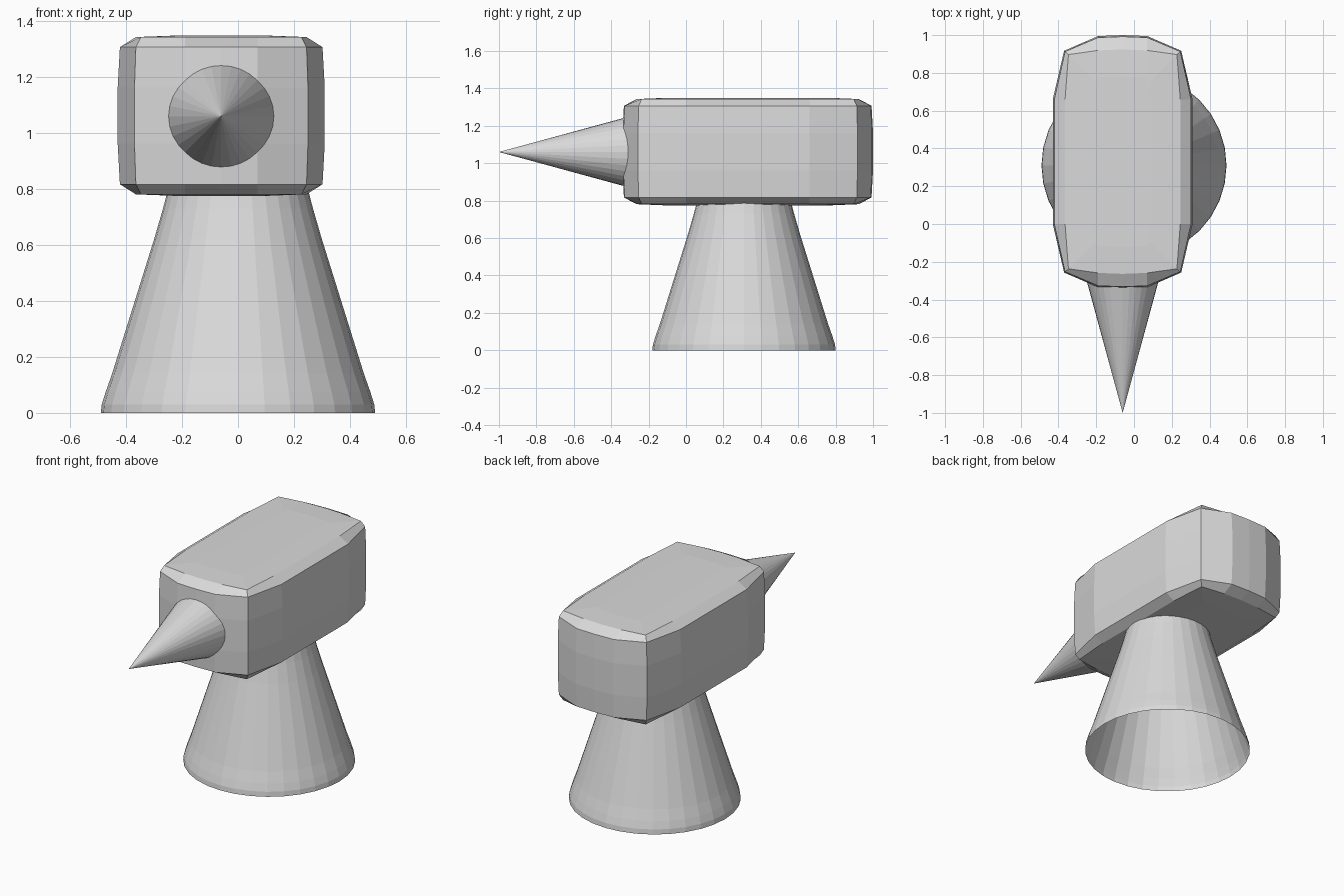
import bpy, bmesh, math

if "Cube" in bpy.data.objects:
    bpy.data.objects.remove(bpy.data.objects["Cube"])

grey = bpy.data.materials.new("plain grey")
grey.diffuse_color = (0.7, 0.7, 0.7, 1)
grey.use_nodes = True
grey.node_tree.nodes["Principled BSDF"].inputs["Base Color"].default_value = grey.diffuse_color


def add_lofted(name, rings, location, cap_start=False, cap_end=False):
    """Skin a list of equally sized point rings into one flat-shaded object."""
    bm = bmesh.new()
    loops = [[bm.verts.new(p) for p in ring] for ring in rings]
    n = len(loops[0])
    for a, b in zip(loops, loops[1:]):
        for i in range(n):
            j = (i + 1) % n
            bm.faces.new((a[i], a[j], b[j], b[i]))
    if cap_start:
        bm.faces.new(loops[0][::-1])
    if cap_end:
        bm.faces.new(loops[-1])
    mesh = bpy.data.meshes.new(name)
    bm.to_mesh(mesh)
    bm.free()
    mesh.materials.append(grey)
    obj = bpy.data.objects.new(name, mesh)
    obj.location = location
    bpy.context.collection.objects.link(obj)
    return obj


def circle(radius, z, sides=32):
    return [(radius * math.cos(2 * math.pi * i / sides),
             radius * math.sin(2 * math.pi * i / sides), z) for i in range(sides)]


def block_ring(z, hx, hy, cx, cy):
    """Rounded-out rectangle: bulging sides hx, hy and corners cx, cy."""
    quarter = [(hx, 0.33), (cx, cy), (0.13, hy - 0.005)]
    right = quarter + [(0, hy)]
    left = [(-x, y) for x, y in reversed(quarter)]
    half = right + left
    return [(x, y, z) for x, y in half + [(-x, -y) for x, y in half]]


# Head: bulging block with chamfered top and bottom
upper = [(0.10, 0.370, 0.670, 0.310, 0.587),
         (0.245, 0.362, 0.662, 0.305, 0.583),
         (0.281, 0.305, 0.594, 0.287, 0.567),
         (0.287, 0.150, 0.450, 0.140, 0.420)]
sections = [(-s[0],) + s[1:] for s in reversed(upper)] + upper
add_lofted("head", [block_ring(*s) for s in sections],
           (-0.06, 0.33, 1.062), True, True)

# Pedestal: hollow flared skirt, open underneath
skirt = [(0.49, 0), (0.487, 0.03), (0.473, 0.075), (0.45, 0.14),
         (0.30, 0.62), (0.268, 0.73), (0.250, 0.80)]
add_lofted("pedestal", [circle(r, z) for r, z in skirt], (0, 0.31, 0))

# Spike: long cone pointing forward
bpy.ops.mesh.primitive_cone_add(vertices=32, radius1=0.2045, radius2=0, depth=0.75,
                                location=(-0.06, -0.625, 1.06),
                                rotation=(math.pi / 2, 0, 0))
spike = bpy.context.object
spike.name = "spike"
spike.data.materials.append(grey)
